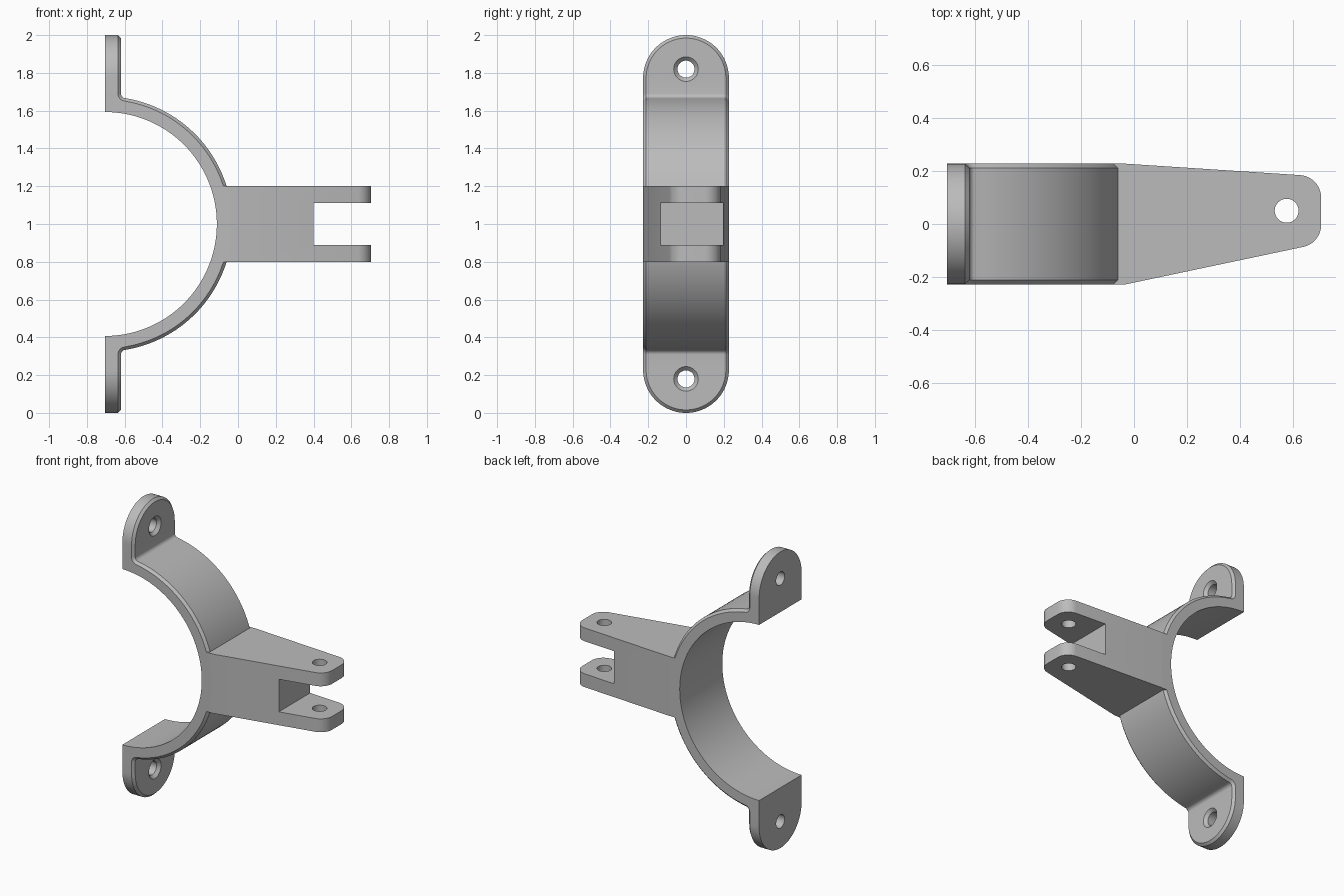
import bpy, bmesh, math
from math import sin, cos, pi
from mathutils import Vector, Matrix

if "Cube" in bpy.data.objects:
    bpy.data.objects.remove(bpy.data.objects["Cube"])

grey = bpy.data.materials.new("plain grey")
grey.use_nodes = True
colour = (0.5, 0.5, 0.5, 1)
grey.diffuse_color = colour
grey.node_tree.nodes["Principled BSDF"].inputs["Base Color"].default_value = colour

BACK, FRONT = -0.705, -0.62      # x of the two plate faces
HALF, CH = 0.227, 0.016          # half width and edge chamfer
INNER, OUTER, FIL = 0.593, 0.675, 0.025
TAB = 1 - HALF                   # height of tab arc centre above the clamp axis


def make(name, bm):
    bmesh.ops.recalc_face_normals(bm, faces=bm.faces)
    mesh = bpy.data.meshes.new(name)
    bm.to_mesh(mesh)
    bm.free()
    mesh.materials.append(grey)
    ob = bpy.data.objects.new(name, mesh)
    bpy.context.collection.objects.link(ob)
    return ob


def cone(name, r1, r2, depth, centre, axis):
    bm = bmesh.new()
    turn = Vector((0, 0, 1)).rotation_difference(Vector(axis)).to_matrix().to_4x4()
    bmesh.ops.create_cone(bm, cap_ends=True, segments=48, radius1=r1, radius2=r2,
                          depth=depth, matrix=Matrix.Translation(centre) @ turn)
    return make(name, bm)


def box(name, size, centre):
    bm = bmesh.new()
    bmesh.ops.create_cube(bm, size=1, matrix=Matrix.Translation(centre)
                          @ Matrix.Diagonal((*size, 1)))
    return make(name, bm)


def combine(ob, tool, operation):
    tool.hide_render = True
    mod = ob.modifiers.new(operation.lower(), "BOOLEAN")
    mod.operation, mod.solver, mod.object = operation, "EXACT", tool
    bpy.context.view_layer.objects.active = ob
    bpy.ops.object.modifier_apply(modifier=mod.name)
    bpy.data.objects.remove(tool)


# Upper half of the clamp: stations of (inner x,z,width), (chamfer), (outer)
stations = []
N = 20
for i in range(N + 1):                                   # rounded tab
    a = pi / 2 * (1 - i / N)
    w, z = HALF * cos(a), TAB + HALF * sin(a)
    r = HALF - CH
    stations.append(((BACK, z, w), (FRONT - CH, z, w),
                     (FRONT, TAB + r * sin(a), r * cos(a))))
fx = FRONT + FIL
fz = math.sqrt((OUTER + FIL) ** 2 - (fx - BACK) ** 2)
start = math.atan2(fz, fx - BACK)
for i in range(7):                                       # fillet into the ring
    t = i / 6
    a = pi + start * t
    stations.append(((BACK, fz + (INNER - fz) * t, HALF),
                     (fx + (FIL + CH) * cos(a), fz + (FIL + CH) * sin(a), HALF),
                     (fx + FIL * cos(a), fz + FIL * sin(a), HALF - CH)))
for i in range(1, 33):                                   # quarter ring
    t = 1 - i / 32
    a, b = start * t, pi / 2 * t
    stations.append(((BACK + INNER * cos(b), INNER * sin(b), HALF),
                     (BACK + (OUTER - CH) * cos(a), (OUTER - CH) * sin(a), HALF),
                     (BACK + OUTER * cos(a), OUTER * sin(a), HALF - CH)))
lower = [tuple((x, -z, w) for x, z, w in s) for s in reversed(stations[:-1])]

# Loft the clamp through the stations
bm = bmesh.new()
loops = []
for s in stations + lower:
    pts = [(x, -w, 1 + z) for x, z, w in s] + [(x, w, 1 + z) for x, z, w in reversed(s)]
    loops.append([bm.verts.new(p) for p in pts])
for p, q in zip(loops, loops[1:]):
    for k in range(6):
        j = (k + 1) % 6
        bm.faces.new((p[k], p[j], q[j], q[k]))
bmesh.ops.remove_doubles(bm, verts=bm.verts, dist=1e-5)
clamp = make("clamp_bracket", bm)


# Tapered arm outline with two rounded corners at the tip
def rounded(corner, before, after, radius):
    c = Vector(corner)
    u, v = (Vector(before) - c).normalized(), (Vector(after) - c).normalized()
    half = u.angle(v) / 2
    mid = c + (u + v).normalized() * radius / sin(half)
    p = c + u * radius / math.tan(half) - mid
    q = c + v * radius / math.tan(half) - mid
    full = p.angle(q)
    return [mid + (p * sin(full * (1 - i / 12)) + q * sin(full * i / 12)) / sin(full)
            for i in range(13)]


root_low, root_high = (-0.03, -HALF), (-0.03, HALF)
tip_low, tip_high = (0.705, -0.072), (0.705, 0.179)
outline = [(-0.1, HALF), (-0.1, -HALF), root_low]
outline += rounded(tip_low, root_low, tip_high, 0.085)
outline += rounded(tip_high, tip_low, root_high, 0.085) + [root_high]
bm = bmesh.new()
face = bm.faces.new([bm.verts.new((p[0], p[1], 0.8)) for p in outline])
top = bmesh.ops.extrude_face_region(bm, geom=[face])["geom"]
bmesh.ops.translate(bm, vec=(0, 0, 0.4),
                    verts=[v for v in top if isinstance(v, bmesh.types.BMVert)])
arm = make("fork_arm", bm)

# Fork slot and pin hole
combine(arm, box("slot_cutter", (0.6, 1, 0.22), (0.7, 0, 1)), "DIFFERENCE")
combine(arm, cone("pin_cutter", 0.045, 0.045, 1, (0.575, 0.05, 1), (0, 0, 1)), "DIFFERENCE")
combine(clamp, arm, "UNION")

# Countersunk bolt holes in both tabs
for z in (0.18, 1.82):
    combine(clamp, cone("bolt_cutter", 0.045, 0.045, 0.3, (BACK, 0, z), (1, 0, 0)), "DIFFERENCE")
    combine(clamp, cone("countersink_cutter", 0.035, 0.085, 0.05,
                        (FRONT - 0.005, 0, z), (1, 0, 0)), "DIFFERENCE")

# Smooth curved faces, keep edges crisp
bpy.ops.object.select_all(action="DESELECT")
clamp.select_set(True)
bpy.context.view_layer.objects.active = clamp
bpy.ops.object.shade_smooth_by_angle(angle=math.radians(30))
